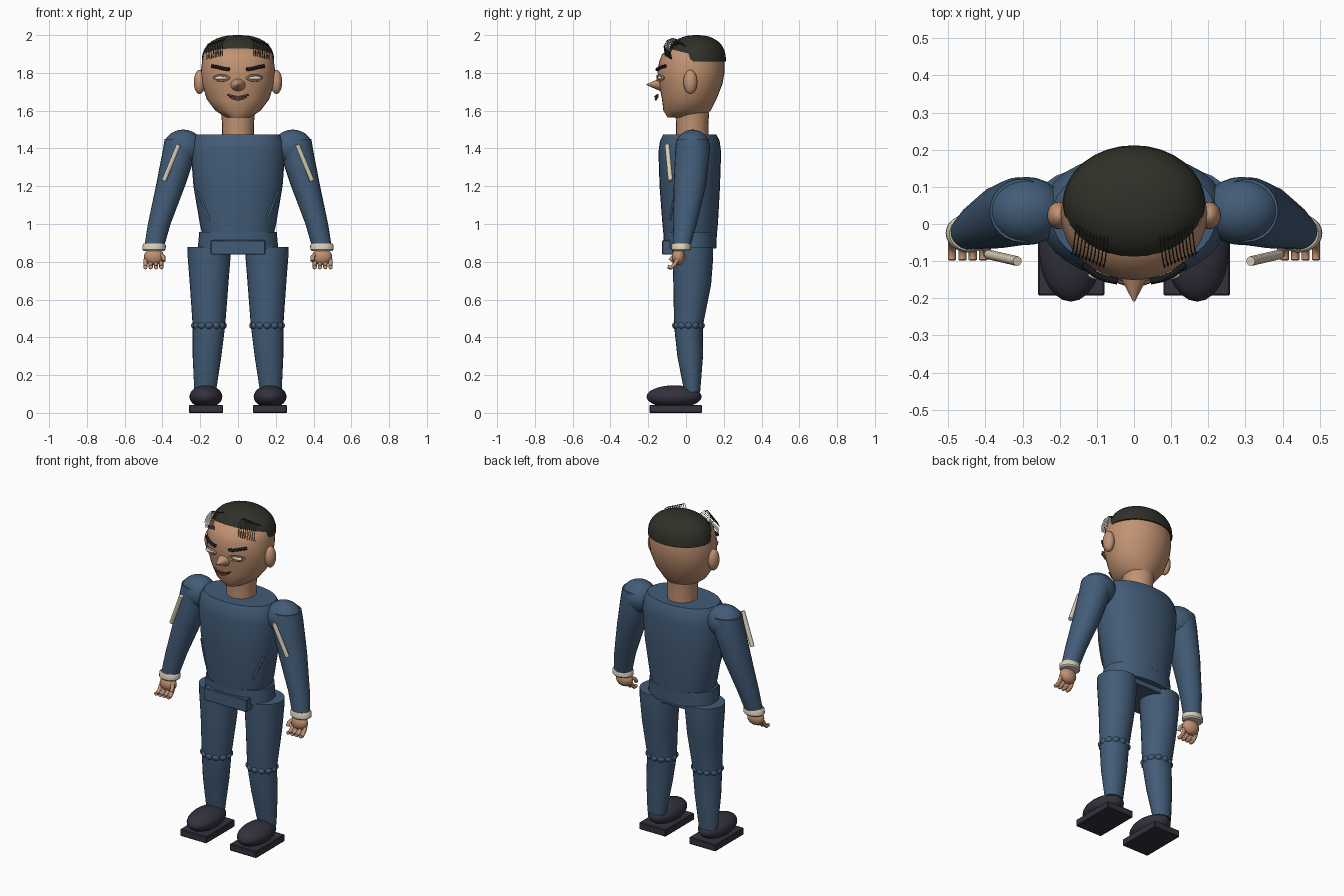
import bpy, bmesh, math


def material(name, rgb):
    m = bpy.data.materials.new(name)
    m.diffuse_color = (*rgb, 1)
    return m


SKIN = material("skin", (0.54, 0.29, 0.17))
SUIT = material("blue cloth", (0.055, 0.107, 0.185))
HAIR = material("hair", (0.030, 0.030, 0.022))
SHOE = material("shoe leather", (0.033, 0.031, 0.047))
CREAM = material("cream trim", (0.70, 0.63, 0.48))
LIP = material("lip", (0.16, 0.06, 0.04))
BROW = material("brow", (0.010, 0.010, 0.014))


def finish(name, bm, mat, angle=40):
    bmesh.ops.recalc_face_normals(bm, faces=bm.faces)
    me = bpy.data.meshes.new(name)
    bm.to_mesh(me)
    bm.free()
    me.materials.append(mat)
    ob = bpy.data.objects.new(name, me)
    bpy.context.collection.objects.link(ob)
    bpy.ops.object.select_all(action='DESELECT')
    ob.select_set(True)
    bpy.context.view_layer.objects.active = ob
    bpy.ops.object.shade_smooth_by_angle(angle=math.radians(angle))
    return ob


def loft(name, sections, mat, n=24, power=2.0):
    """Stack of closed rings, each (z, centre x, centre y, radius x, radius y)."""
    bm = bmesh.new()
    rings = []
    for z, cx, cy, rx, ry in sections:
        ring = []
        for i in range(n):
            a = 2 * math.pi * i / n
            c, s = math.cos(a), math.sin(a)
            x = math.copysign(abs(c) ** (2 / power), c)
            y = math.copysign(abs(s) ** (2 / power), s)
            ring.append(bm.verts.new((cx + rx * x, cy + ry * y, z)))
        rings.append(ring)
    for lo, hi in zip(rings, rings[1:]):
        for i in range(n):
            j = (i + 1) % n
            bm.faces.new((lo[i], lo[j], hi[j], hi[i]))
    bm.faces.new(rings[0])
    bm.faces.new(rings[-1])
    return finish(name, bm, mat)


def ball(name, loc, r, mat, u=20, v=12):
    bm = bmesh.new()
    bmesh.ops.create_uvsphere(bm, u_segments=u, v_segments=v, radius=1)
    bmesh.ops.scale(bm, vec=r, verts=bm.verts)
    bmesh.ops.translate(bm, vec=loc, verts=bm.verts)
    return finish(name, bm, mat, 60)


def box(name, lo, hi, mat):
    bm = bmesh.new()
    bmesh.ops.create_cube(bm, size=1)
    bmesh.ops.scale(bm, vec=[b - a for a, b in zip(lo, hi)], verts=bm.verts)
    bmesh.ops.translate(bm, vec=[(a + b) / 2 for a, b in zip(lo, hi)], verts=bm.verts)
    bmesh.ops.bevel(bm, geom=bm.edges[:], offset=0.004, segments=1, affect='EDGES')
    return finish(name, bm, mat, 30)


def tube(name, pts, r, mat, res=2):
    cu = bpy.data.curves.new(name, 'CURVE')
    cu.dimensions = '3D'
    cu.bevel_depth, cu.bevel_resolution, cu.use_fill_caps = r, res, True
    sp = cu.splines.new('POLY')
    sp.points.add(len(pts) - 1)
    for p, co in zip(sp.points, pts):
        p.co = (*co, 1)
    cu.materials.append(mat)
    ob = bpy.data.objects.new(name, cu)
    bpy.context.collection.objects.link(ob)
    bpy.ops.object.select_all(action='DESELECT')
    ob.select_set(True)
    bpy.context.view_layer.objects.active = ob
    bpy.ops.object.convert(target='MESH')
    bpy.ops.object.shade_smooth_by_angle(angle=math.radians(50))


# Torso, hips and belt block
loft("torso", [(0.95, 0, 0.022, 0.19, 0.142), (1.0, 0, 0.022, 0.202, 0.147),
               (1.2, 0, 0.02, 0.236, 0.16), (1.38, 0, 0.02, 0.25, 0.166),
               (1.44, 0, 0.02, 0.24, 0.158), (1.475, 0, 0.02, 0.22, 0.14)], SUIT, 32, 2.2)
loft("hips", [(0.87, 0, 0.022, 0.213, 0.138), (0.958, 0, 0.022, 0.205, 0.142)], SUIT, 32, 2.2)
box("belt_block", (-0.145, -0.126, 0.838), (0.145, 0.125, 0.915), SUIT)

# Neck and head
loft("neck", [(1.45, 0, 0.033, 0.084, 0.085), (1.53, 0, 0.033, 0.084, 0.085),
              (1.59, 0, 0.033, 0.09, 0.09)], SKIN)
loft("head", [(1.565, 0, 0.0, 0.065, 0.098), (1.60, 0, 0.005, 0.12, 0.125),
              (1.66, 0, 0.017, 0.165, 0.144), (1.74, 0, 0.025, 0.19, 0.168),
              (1.81, 0, 0.027, 0.197, 0.178), (1.86, 0, 0.031, 0.19, 0.173),
              (1.90, 0, 0.037, 0.183, 0.163), (1.95, 0, 0.05, 0.135, 0.113)], SKIN, 32)

# Hair cap: a rounded dome with a flat underside
dome = []
for t in (0, 0.25, 0.45, 0.62, 0.76, 0.87, 0.94, 0.98, 0.998):
    k = (1 - t ** 2.4) ** (1 / 2.4)
    dome.append((1.86 + 0.14 * t, 0, 0.055, 0.192 * k, 0.157 * k))
loft("hair_cap", dome, HAIR, 32)

# Pointed nose
bm = bmesh.new()
bmesh.ops.create_cone(bm, cap_ends=True, segments=16, radius1=0.055, radius2=0.003, depth=0.1)
for v in bm.verts:
    x, y, z = v.co
    v.co = (x, -0.158 - z, 1.738 + y * 0.85)
finish("nose", bm, SKIN)

# Mouth: smiling lips
tube("upper_lip", [(-0.055, -0.15, 1.684), (-0.025, -0.161, 1.676), (0, -0.164, 1.673),
                   (0.025, -0.161, 1.676), (0.055, -0.15, 1.684)], 0.005, LIP)
tube("lower_lip", [(-0.045, -0.15, 1.677), (-0.022, -0.158, 1.663), (0, -0.16, 1.659),
                   (0.022, -0.158, 1.663), (0.045, -0.15, 1.677)], 0.006, LIP)

for s, side in ((-1, "right"), (1, "left")):
    # Ear, eye, lids and brow
    ball(side + "_ear", (s * 0.203, 0.023, 1.752), (0.031, 0.037, 0.064), SKIN)
    ball(side + "_eye", (s * 0.087, -0.137, 1.773), (0.037, 0.014, 0.011), CREAM)
    for lid, dz in (("upper", 0.012), ("lower", -0.012)):
        tube(f"{side}_{lid}_lid", [(s * 0.045, -0.151, 1.773), (s * 0.065, -0.151, 1.773 + dz),
                                   (s * 0.09, -0.144, 1.773 + dz * 1.2),
                                   (s * 0.112, -0.131, 1.773 + dz), (s * 0.13, -0.117, 1.773)],
             0.005, SKIN)
    tube(side + "_brow", [(s * 0.045, -0.154, 1.818), (s * 0.075, -0.148, 1.822),
                          (s * 0.105, -0.135, 1.83), (s * 0.138, -0.109, 1.836)], 0.009, BROW)

    # Loose strands over the temples
    for i in range(10):
        t = i / 9
        x, y = 0.07 + 0.085 * t, -0.035 + 0.035 * t
        tube(f"{side}_strand_{i}", [(s * x, y, 1.972 - 0.03 * t),
                                    (s * (x + 0.004), y - 0.035, 1.984 - 0.03 * t),
                                    (s * (x + 0.008), y - 0.065, 1.972 - 0.03 * t),
                                    (s * (x + 0.012), y - 0.082, 1.94 - 0.03 * t),
                                    (s * (x + 0.014), y - 0.075, 1.89 - 0.02 * t)],
             0.0018, HAIR, 0)

    # Arm with shoulder ball, cuff and cream piping bar
    ball(side + "_shoulder", (s * 0.29, 0.035, 1.405), (0.105, 0.092, 0.095), SUIT, 24, 14)
    loft(side + "_arm", [(0.87, s * 0.446, -0.025, 0.052, 0.045),
                         (1.0, s * 0.417, -0.005, 0.06, 0.062),
                         (1.2, s * 0.358, 0.02, 0.077, 0.085),
                         (1.38, s * 0.31, 0.034, 0.09, 0.092),
                         (1.45, s * 0.302, 0.036, 0.086, 0.085)], SUIT)
    loft(side + "_cuff", [(0.856, s * 0.445, -0.025, 0.054, 0.045),
                          (0.864, s * 0.445, -0.025, 0.062, 0.052),
                          (0.888, s * 0.444, -0.025, 0.062, 0.052),
                          (0.898, s * 0.443, -0.025, 0.054, 0.047)], CREAM)
    tube(side + "_arm_bar", [(s * 0.314, -0.1, 1.42), (s * 0.392, -0.082, 1.23)], 0.013, CREAM)

    # Hand with curled fingers and thumb
    ball(side + "_palm", (s * 0.445, -0.04, 0.827), (0.053, 0.035, 0.045), SKIN)
    for i in range(4):
        x = s * (0.406 + 0.028 * i)
        tube(f"{side}_finger_{i}", [(x, -0.045, 0.812), (x, -0.06, 0.785),
                                    (x, -0.078, 0.77), (x, -0.097, 0.772)], 0.011, SKIN)
    tube(side + "_thumb", [(s * 0.41, -0.05, 0.84), (s * 0.395, -0.07, 0.825),
                           (s * 0.395, -0.083, 0.805)], 0.011, SKIN)

    # Torso crease
    tube(side + "_crease", [(s * 0.212, -0.05, 1.17), (s * 0.187, -0.068, 1.11),
                            (s * 0.168, -0.077, 1.06), (s * 0.15, -0.083, 1.02)], 0.007, SUIT)

    # Leg with a scalloped knee ring
    loft(side + "_leg", [(0.11, s * 0.174, 0.033, 0.057, 0.042),
                         (0.30, s * 0.164, 0.022, 0.076, 0.068),
                         (0.46, s * 0.154, 0.013, 0.086, 0.076),
                         (0.68, s * 0.153, 0.033, 0.102, 0.1),
                         (0.82, s * 0.153, 0.036, 0.113, 0.108),
                         (0.878, s * 0.153, 0.036, 0.115, 0.108)], SUIT)
    for i in range(12):
        a = 2 * math.pi * i / 12
        ball(f"{side}_knee_scallop_{i}", (s * 0.154 + 0.072 * math.cos(a),
                                          0.013 + 0.063 * math.sin(a), 0.463),
             (0.024, 0.024, 0.021), SUIT, 10, 6)

    # Shoe, sole and lace eyelets
    ball(side + "_shoe", (s * 0.17, -0.063, 0.086), (0.087, 0.146, 0.06), SHOE, 24, 14)
    box(side + "_sole", (s * 0.169 - 0.09, -0.193, 0), (s * 0.169 + 0.09, 0.085, 0.042), SHOE)
    for dx in (-0.035, 0.045):
        ball(f"{side}_eyelet", (s * 0.17 + dx, -0.135, 0.13 - abs(dx) * 0.25),
             (0.005, 0.005, 0.004), CREAM, 8, 6)
